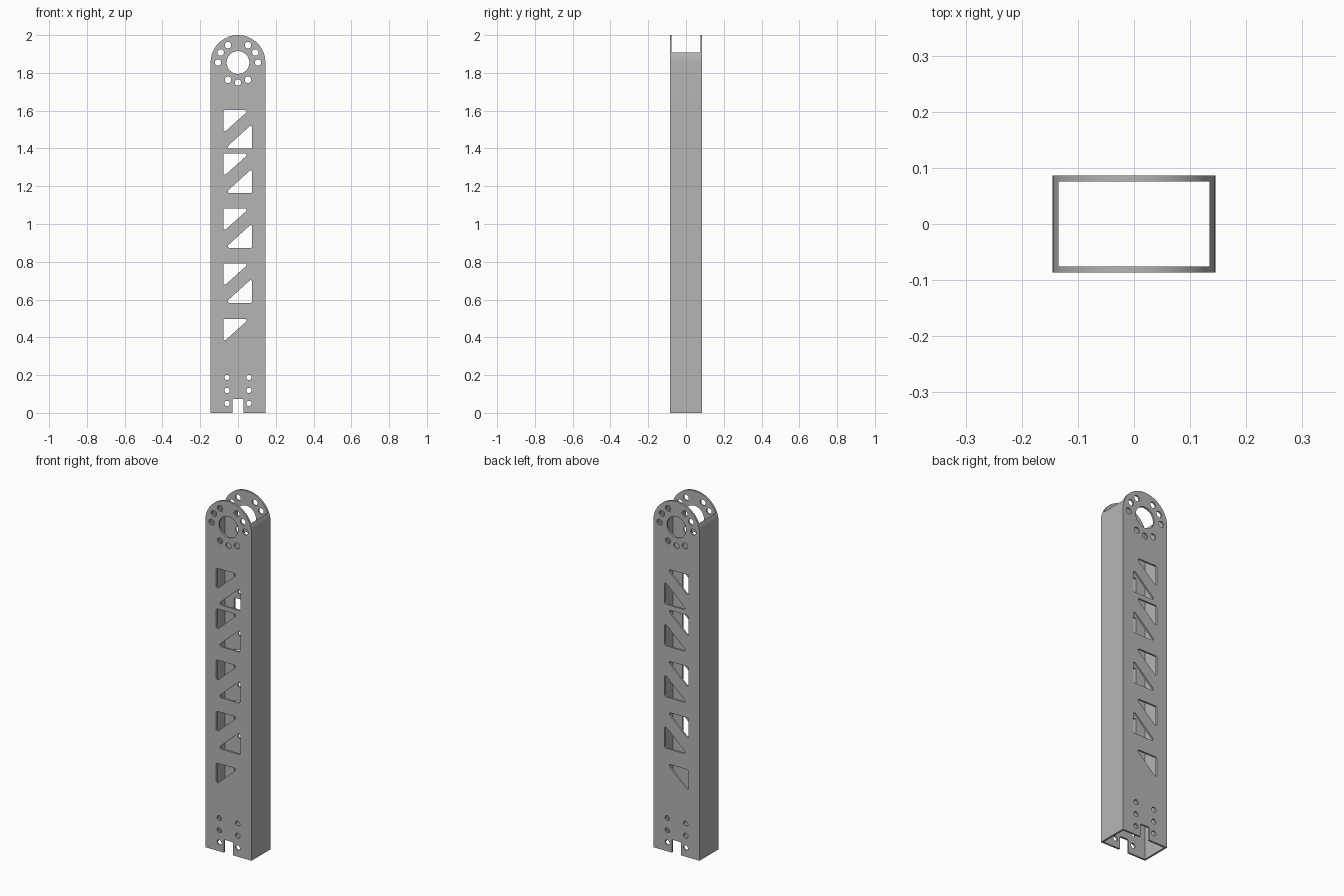
import bpy, bmesh, math
from mathutils import Vector

cube = bpy.data.objects.get("Cube")
if cube:
    bpy.data.objects.remove(cube, do_unlink=True)

HALF_W, HALF_D, WALL = 0.145, 0.086, 0.0105
PIVOT_Z = 2 - HALF_W

metal = bpy.data.materials.new("grey metal")
metal.use_nodes = True
grey = (0.46, 0.46, 0.46, 1)
metal.diffuse_color = grey
metal.node_tree.nodes["Principled BSDF"].inputs["Base Color"].default_value = grey


def arc(cx, cz, r, start, end, steps):
    """Points on an arc, angles in degrees."""
    angles = [math.radians(start + (end - start) * i / steps) for i in range(steps + 1)]
    return [(cx + r * math.cos(a), cz + r * math.sin(a)) for a in angles]


def circle(cx, cz, r, steps=32):
    return arc(cx, cz, r, 0, 360, steps)[:-1]


def rounded(corners, r, steps=5):
    """Polygon with every corner filleted."""
    out = []
    for i, c in enumerate(corners):
        p = Vector(c)
        a = (Vector(corners[i - 1]) - p).normalized()
        b = (Vector(corners[(i + 1) % len(corners)]) - p).normalized()
        half = a.angle(b) / 2
        centre = p + (a + b).normalized() * r / math.sin(half)
        start = p + a * r / math.tan(half) - centre
        end = p + b * r / math.tan(half) - centre
        for k in range(steps + 1):
            d = start.lerp(end, k / steps).normalized() * r
            out.append(tuple(centre + d))
    return out


def prisms(name, outlines, half_depth):
    """Extrude x-z outlines along y into one mesh object."""
    bm = bmesh.new()
    for pts in outlines:
        face = bm.faces.new([bm.verts.new((x, -half_depth, z)) for x, z in pts])
        ext = bmesh.ops.extrude_face_region(bm, geom=[face])
        moved = [v for v in ext["geom"] if isinstance(v, bmesh.types.BMVert)]
        bmesh.ops.translate(bm, verts=moved, vec=(0, 2 * half_depth, 0))
    bmesh.ops.recalc_face_normals(bm, faces=bm.faces)
    mesh = bpy.data.meshes.new(name)
    bm.to_mesh(mesh)
    bm.free()
    mesh.materials.append(metal)
    obj = bpy.data.objects.new(name, mesh)
    bpy.context.collection.objects.link(obj)
    return obj


# Solid arm with a rounded top end
arm = prisms("arm_tube", [[(-HALF_W, 0), (HALF_W, 0)]
                          + arc(0, PIVOT_Z, HALF_W, 0, 180, 64)], HALF_D)

# Hollow core, open at both ends
w = HALF_W - WALL
core = prisms("core_cutter", [[(-w, -1), (w, -1), (w, 3), (-w, 3)]], HALF_D - WALL)

# Pivot bore with its ring of bolt holes
holes = [circle(0, PIVOT_Z, 0.06, 64)]
for deg in (0, 30, 60, 120, 150, 180, 240, 270, 300):
    a = math.radians(deg)
    holes.append(circle(0.106 * math.cos(a), PIVOT_Z + 0.106 * math.sin(a), 0.017))

# Triangular lightening windows
for top in (1.603, 1.373, 1.082, 0.791, 0.497):
    holes.append(rounded([(-0.077, top), (-0.077, top - 0.122), (0.058, top)], 0.008))
for low in (1.4, 1.164, 0.874, 0.583):
    holes.append(rounded([(0.075, low), (0.075, low + 0.13), (-0.067, low)], 0.008))

# Mounting holes and the slot at the foot
for z in (0.05, 0.119, 0.188):
    holes += [circle(side * 0.058, z, 0.014) for side in (-1, 1)]
holes.append(rounded([(-0.029, -0.1), (0.029, -0.1), (0.029, 0.074), (-0.029, 0.074)], 0.008))
openings = prisms("opening_cutter", holes, 0.3)

# Cut everything
bpy.ops.object.select_all(action="DESELECT")
bpy.context.view_layer.objects.active = arm
arm.select_set(True)
for cutter in (core, openings):
    cutter.hide_render = True
    mod = arm.modifiers.new(cutter.name, "BOOLEAN")
    mod.operation, mod.solver, mod.object = "DIFFERENCE", "EXACT", cutter
    bpy.ops.object.modifier_apply(modifier=mod.name)
    bpy.data.objects.remove(cutter, do_unlink=True)

bpy.ops.object.shade_smooth_by_angle(angle=math.radians(30))
